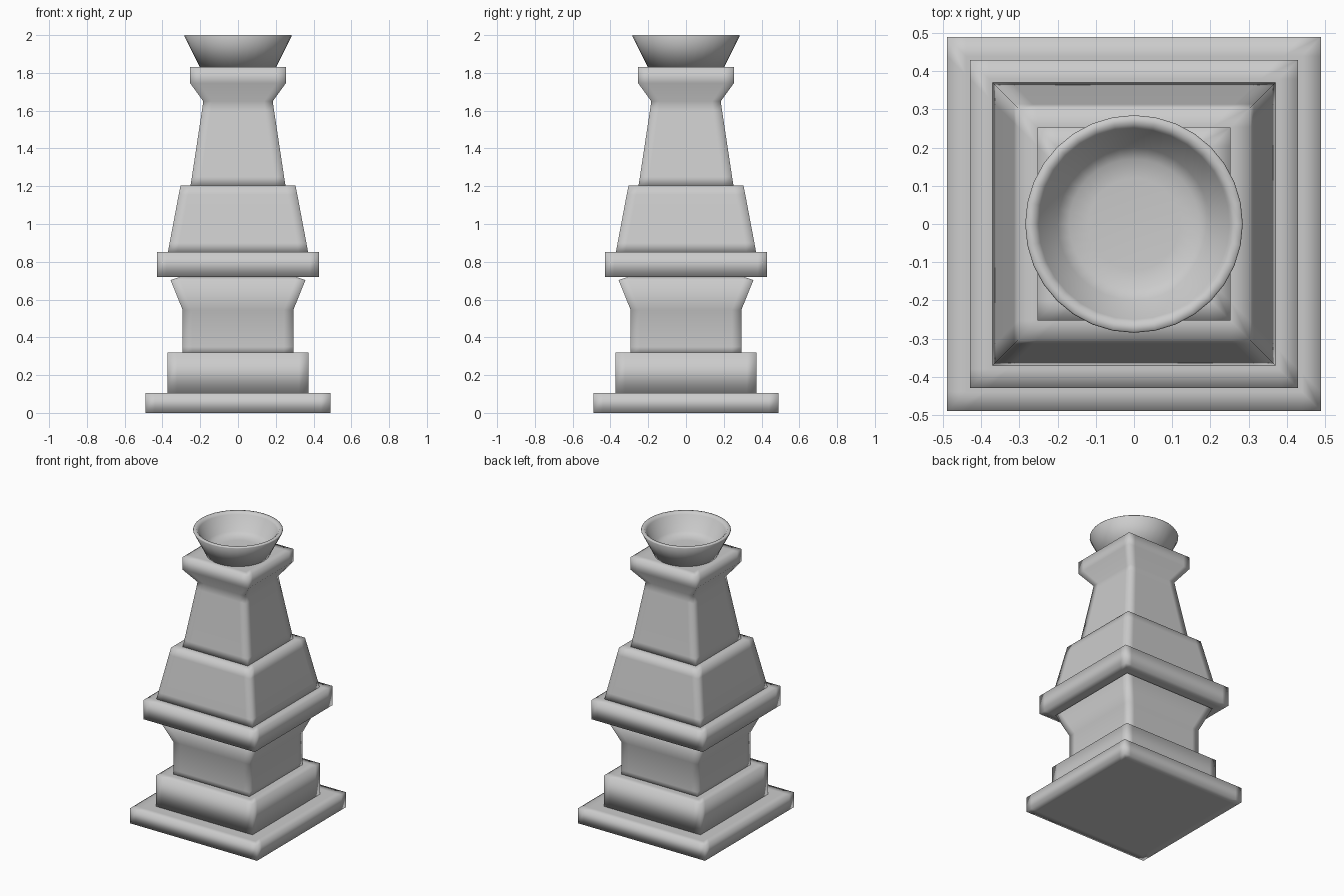
import bpy, math

if "Cube" in bpy.data.objects:
    bpy.data.objects.remove(bpy.data.objects["Cube"])


def loft(name, rings, section):
    """Stack cross-sections along z, cap both ends, smooth shade."""
    verts, faces = [], []
    for size, z in rings:
        verts += [(x, y, z) for x, y in section(size)]
    n = len(verts) // len(rings)
    for r in range(len(rings) - 1):
        for i in range(n):
            j = (i + 1) % n
            faces.append((r * n + i, r * n + j, (r + 1) * n + j, (r + 1) * n + i))
    faces.append(tuple(reversed(range(n))))
    faces.append(tuple(range(len(verts) - n, len(verts))))
    mesh = bpy.data.meshes.new(name)
    mesh.from_pydata(verts, [], faces)
    mesh.update()
    ob = bpy.data.objects.new(name, mesh)
    bpy.context.collection.objects.link(ob)
    for p in mesh.polygons:
        p.use_smooth = True
    return ob


def square(w):
    # square with support points beside each corner for soft corner shading
    s = w - min(0.05, w * 0.25)
    side = [(w, -s), (w, s), (w, w)]
    pts = []
    for k in range(4):
        c, d = round(math.cos(k * math.pi / 2)), round(math.sin(k * math.pi / 2))
        pts += [(x * c - y * d, x * d + y * c) for x, y in side]
    return pts


def circle(r, n=32):
    return [(r * math.cos(2 * math.pi * i / n), r * math.sin(2 * math.pi * i / n))
            for i in range(n)]


def block(name, profile):
    # inset rings keep the end caps flat
    (w0, z0), (w1, z1) = profile[0], profile[-1]
    loft(name, [(w0 - 0.05, z0)] + profile + [(w1 - 0.05, z1)], square)


# Stepped square pedestal
block("base_slab", [(0.49, 0.0), (0.49, 0.105)])
block("plinth", [(0.373, 0.10), (0.373, 0.32)])
block("lower_shaft", [(0.293, 0.31), (0.293, 0.35), (0.293, 0.545),
                      (0.357, 0.703), (0.30, 0.722)])
block("middle_slab", [(0.43, 0.72), (0.43, 0.853)])
block("tapered_body", [(0.371, 0.85), (0.362, 0.90), (0.314, 1.155), (0.304, 1.205)])

# Neck and square collar
block("neck", [(0.252, 1.20), (0.244, 1.25), (0.191, 1.60), (0.184, 1.65),
               (0.253, 1.745), (0.253, 1.83)])

# Round bowl on top, hollow inside
loft("bowl", [(0.15, 1.825), (0.20, 1.825), (0.285, 1.995), (0.282, 2.0),
              (0.262, 2.0), (0.25, 1.985), (0.20, 1.89), (0.17, 1.87), (0.12, 1.865)],
     circle)
